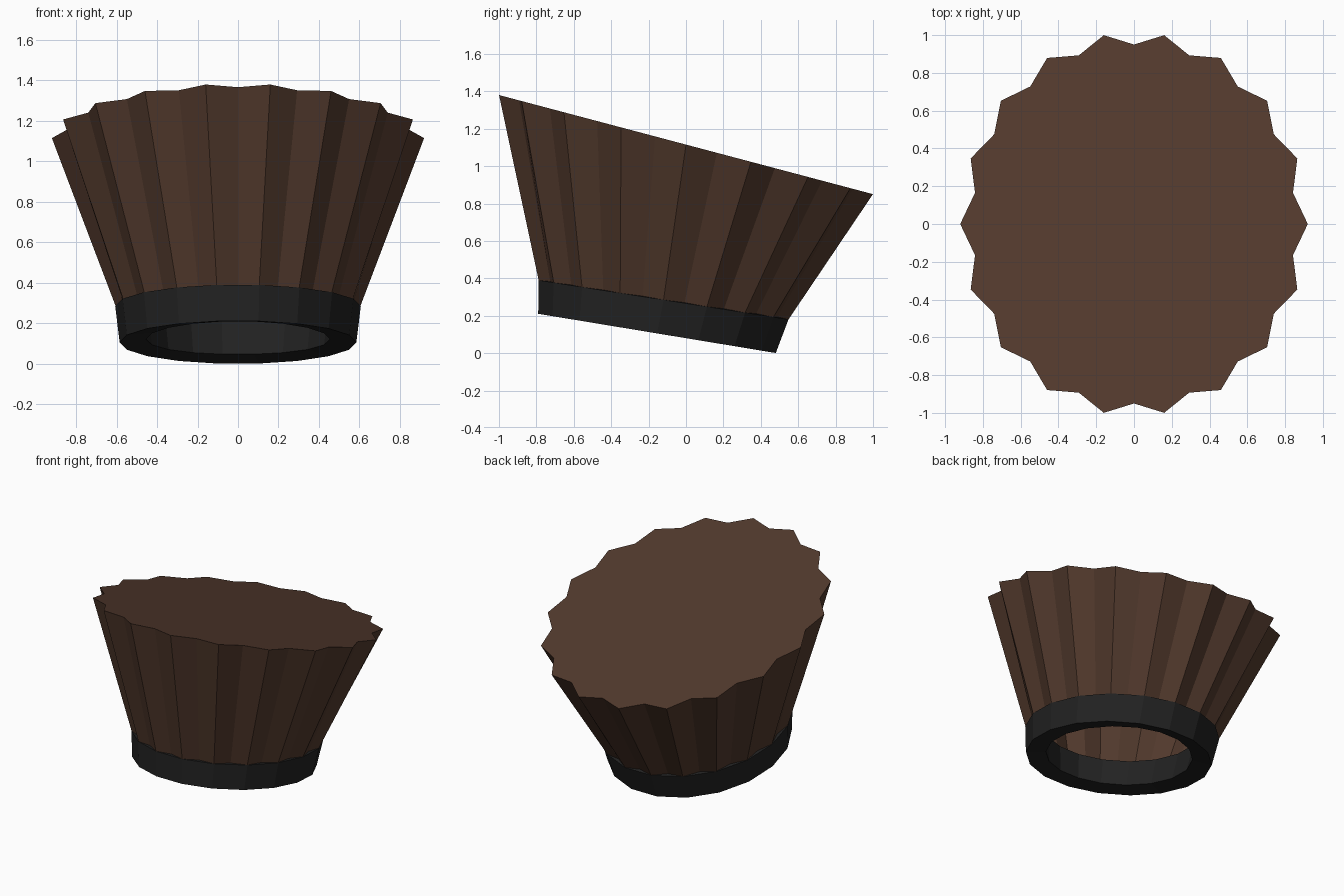
import bpy
from math import cos, sin, pi

if "Cube" in bpy.data.objects:
    bpy.data.objects.remove(bpy.data.objects["Cube"])

N = 18  # pleats around the skirt and sides of the collar


def material(name, rgb):
    m = bpy.data.materials.new(name)
    m.diffuse_color = (*rgb, 1)
    m.use_nodes = True
    m.node_tree.nodes["Principled BSDF"].inputs["Base Color"].default_value = m.diffuse_color
    return m


def tilted_loop(count, a, b, cy, z0, slope, dip=(1, 1)):
    """Ellipse lying on the plane z = z0 + slope*y; odd points are pulled in by dip."""
    pts = []
    for i in range(count):
        t = 2 * pi * i / count
        kx, ky = dip if i % 2 else (1, 1)
        y = cy + b * ky * sin(t)
        pts.append((a * kx * cos(t), y, z0 + slope * y))
    return pts


def loft(name, lower, upper, mat, cap_top=False):
    n = len(lower)
    faces = [(i, (i + 1) % n, n + (i + 1) % n, n + i) for i in range(n)]
    if cap_top:
        faces.append(tuple(range(n, 2 * n)))
    mesh = bpy.data.meshes.new(name)
    mesh.from_pydata(lower + upper, [], faces)
    mesh.materials.append(mat)
    obj = bpy.data.objects.new(name, mesh)
    bpy.context.collection.objects.link(obj)
    return obj


brown = material("brown", (0.085, 0.042, 0.026))
black = material("black", (0.016, 0.016, 0.016))

# Pleated flaring body with a slanted closed top, open underneath
loft("pleated_body",
     tilted_loop(2 * N, 0.605, 0.678, -0.12, 0.266, -0.157, (0.95, 0.95)),
     tilted_loop(2 * N, 0.92, 1.015, 0, 1.115, -0.265, (0.929, 0.936)),
     brown, cap_top=True)

# Thick collar ring around the lower opening
collar = loft("collar_ring",
              tilted_loop(N, 0.585, 0.645, -0.155, 0.08, -0.165),
              tilted_loop(N, 0.607, 0.678, -0.12, 0.266, -0.157),
              black)
solid = collar.modifiers.new("thickness", 'SOLIDIFY')
solid.thickness = 0.13
solid.offset = -1
solid.use_even_offset = True
